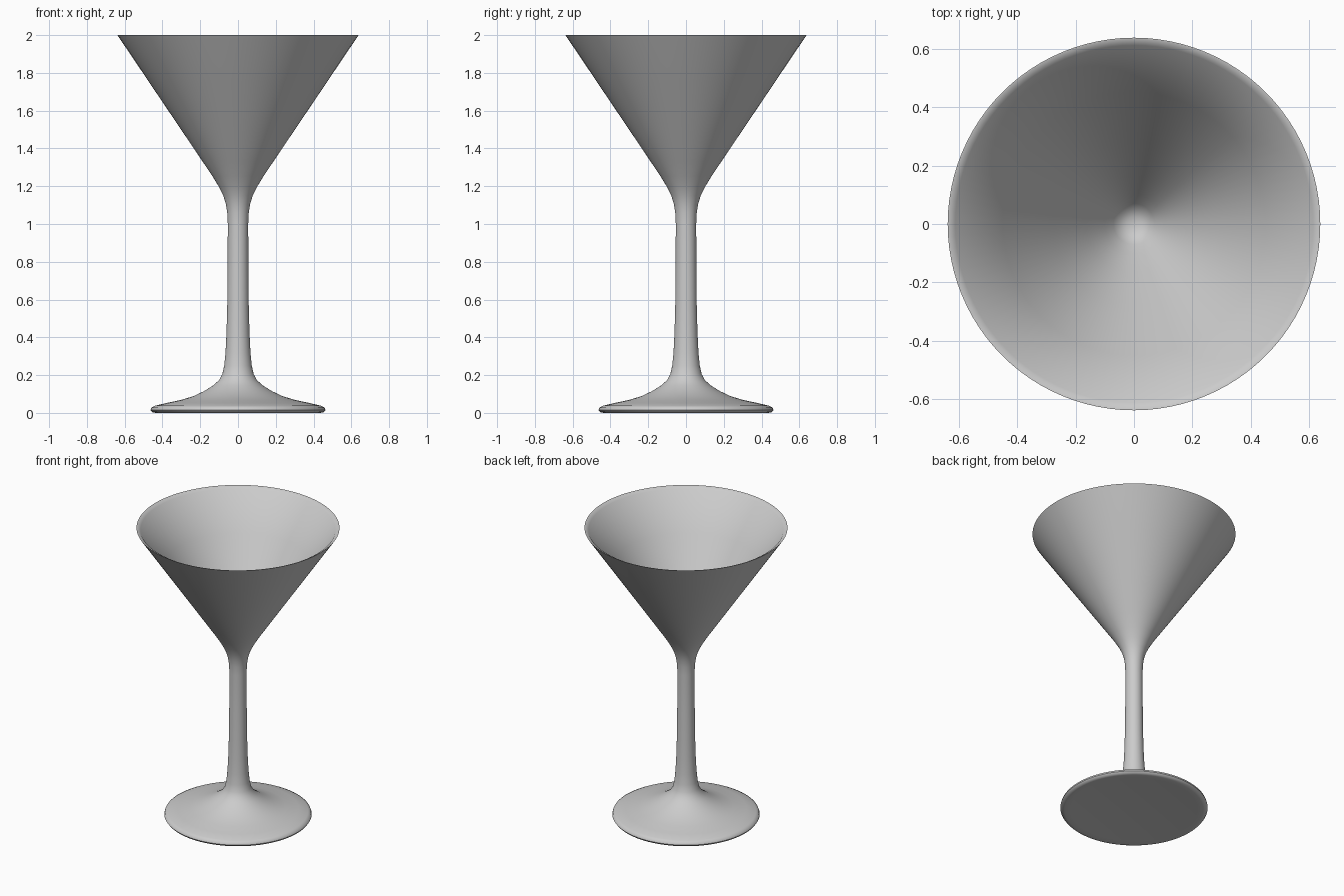
import bpy, math

SEGMENTS = 96

# Half cross-section (radius, height): foot, stem, outer bowl, rim, inner bowl
profile = [
    (0, 0.005), (0.40, 0.004), (0.435, 0.0), (0.455, 0.004), (0.463, 0.015), (0.459, 0.028),
    (0.44, 0.038), (0.38, 0.052), (0.30, 0.069), (0.235, 0.089), (0.18, 0.115),
    (0.13, 0.146), (0.10, 0.174), (0.083, 0.205), (0.073, 0.25), (0.066, 0.32),
    (0.061, 0.42), (0.057, 0.56), (0.055, 0.75), (0.054, 1.0), (0.057, 1.06),
    (0.064, 1.105), (0.078, 1.15), (0.10, 1.195), (0.135, 1.253), (0.187, 1.33),
    (0.30, 1.498), (0.47, 1.75), (0.627, 1.983), (0.638, 2.0),
    (0.634, 2.0), (0.612, 1.987), (0.45, 1.751), (0.28, 1.499), (0.165, 1.329),
    (0.10, 1.235), (0.07, 1.195), (0.05, 1.172), (0.025, 1.161), (0, 1.158),
]


def lathe(name, points, n):
    verts, rings, faces = [], [], []
    for r, z in points:
        start = len(verts)
        count = 1 if r == 0 else n
        for i in range(count):
            a = 2 * math.pi * i / n
            verts.append((r * math.cos(a), r * math.sin(a), z))
        rings.append([start + i % count for i in range(n)])
    for lo, hi in zip(rings, rings[1:]):
        for i in range(n):
            j = (i + 1) % n
            quad = [lo[i], lo[j], hi[j], hi[i]]
            faces.append(list(dict.fromkeys(quad)))
    mesh = bpy.data.meshes.new(name)
    mesh.from_pydata(verts, [], faces)
    obj = bpy.data.objects.new(name, mesh)
    bpy.context.collection.objects.link(obj)
    return obj


# Whole glass turned in one piece
glass = lathe("cocktail_glass", profile, SEGMENTS)
bpy.context.view_layer.objects.active = glass
glass.select_set(True)
bpy.ops.object.shade_smooth_by_angle(angle=math.radians(50))
